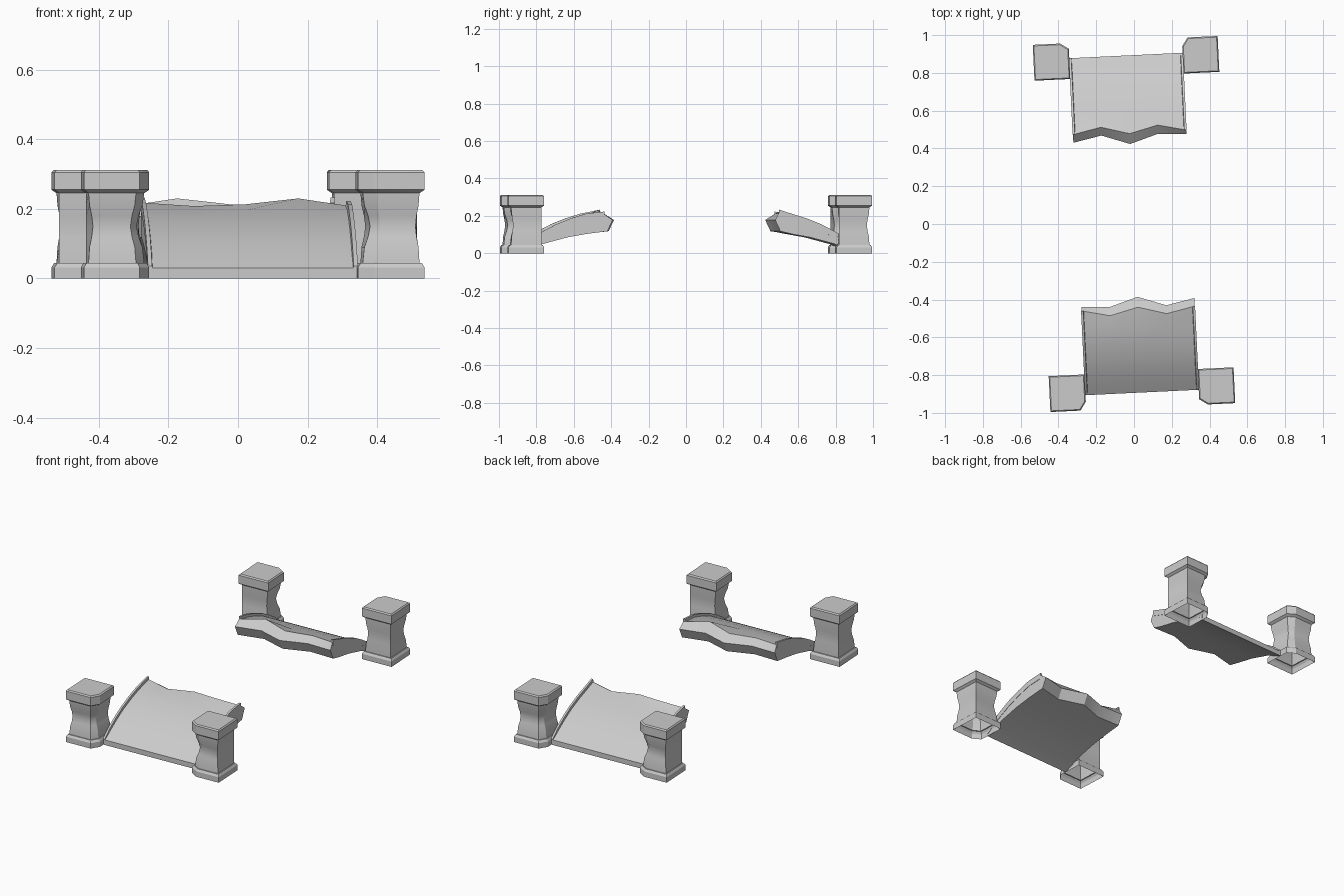
import bpy, bmesh, math
from mathutils import Matrix

if "Cube" in bpy.data.objects:
    bpy.data.objects.remove(bpy.data.objects["Cube"])

TURN = 0.048                       # slight yaw of each bridge half
U = [-0.3, -0.15, 0.0, 0.15, 0.3]  # stations across the deck


def loft(name, rings, matrix, cap_start=True, cap_end=True):
    """Skin a list of closed rings that share one vertex count."""
    bm = bmesh.new()
    rows = [[bm.verts.new(p) for p in ring] for ring in rings]
    n = len(rows[0])
    for a, b in zip(rows, rows[1:]):
        for i in range(n):
            j = (i + 1) % n
            bm.faces.new((a[i], a[j], b[j], b[i]))
    if cap_start:
        bm.faces.new(rows[0][::-1])
    if cap_end:
        bm.faces.new(rows[-1])
    bmesh.ops.recalc_face_normals(bm, faces=bm.faces)
    mesh = bpy.data.meshes.new(name)
    bm.to_mesh(mesh)
    bm.free()
    ob = bpy.data.objects.new(name, mesh)
    bpy.context.collection.objects.link(ob)
    ob.matrix_world = matrix
    bpy.ops.object.select_all(action='DESELECT')
    ob.select_set(True)
    bpy.context.view_layer.objects.active = ob
    bpy.ops.object.shade_smooth_by_angle(angle=math.radians(26))
    return ob


# Pillar section: a square with one cut corner, and how worn each corner is
SECTION = [(-0.095, -0.095, 0.6), (0.065, -0.095, 1), (0.095, -0.05, 1),
           (0.095, 0.095, 0.5), (-0.095, 0.095, 0)]
# height, inset, wear
PILLAR = [(0, 0, 0), (0.032, 0, 0), (0.045, 0.008, 0), (0.045, 0.014, 0),
          (0.09, 0.014, 0.005), (0.12, 0.014, 0.016), (0.15, 0.014, 0.022),
          (0.18, 0.014, 0.016), (0.21, 0.014, 0.005), (0.245, 0.014, 0),
          (0.255, 0, 0), (0.305, 0, 0), (0.312, 0.006, 0)]


def pillar(name, matrix):
    rings = []
    for z, inset, wear in PILLAR:
        ring = []
        for x, y, w in SECTION:
            k = 1 - (inset + wear * w) / 0.095
            ring.append((x * k, y * k, z))
        rings.append(ring)
    loft(name, rings, matrix, cap_start=False)   # hollow underneath


# Deck side profile (distance, height) and the jagged break
TOP = [(-0.893, 0.03), (-0.84, 0.066), (-0.78, 0.103), (-0.71, 0.14),
       (-0.63, 0.172), (-0.55, 0.197)]
BOTTOM = [(-0.55, 0.103), (-0.65, 0.085), (-0.78, 0.05), (-0.893, 0.0)]
BREAK_TOP = [-0.446, -0.479, -0.441, -0.482, -0.450]
BREAK_TOP_Z = [0.218, 0.208, 0.213, 0.230, 0.208]
BREAK_MID = [-0.425, -0.433, -0.386, -0.438, -0.407]


def deck(name, matrix, back):
    rings = []
    for u, bt, bz, bmid in zip(U, BREAK_TOP, BREAK_TOP_Z, BREAK_MID):
        prof = TOP + [(bt - back, bz), (bmid - back, 0.178),
                      (bmid - 0.028 - back, 0.118)] + BOTTOM
        rings.append([(u, v, z) for v, z in prof])
    loft(name, rings, matrix)


def rim(name, matrix, side, back):
    # thin raised lip along the deck edge
    end = 0 if side < 0 else -1
    path = TOP + [(BREAK_TOP[end] - back, BREAK_TOP_Z[end])]
    rings = []
    for i, (v, z) in enumerate(path):
        h = 0.006 if i == 0 else 0.015
        rings.append([(side * 0.302, v, z - 0.02), (side * 0.302, v, z + h),
                      (side * 0.29, v, z + h), (side * 0.285, v, z - 0.02)])
    loft(name, rings, matrix)


# Two halves facing each other across the gap
for half, angle, back in (("front", TURN, 0), ("back", TURN + math.pi, 0.038)):
    frame = Matrix.Rotation(angle, 4, 'Z')
    deck(half + "_broken_deck", frame, back)
    for side, label in ((-1, "left"), (1, "right")):
        rim(f"{half}_{label}_deck_rim", frame, side, back)
        spot = Matrix.Translation((side * 0.395, -0.878, 0))
        spin = Matrix.Rotation(0 if side < 0 else -math.pi / 2, 4, 'Z')
        pillar(f"{half}_{label}_pillar", frame @ spot @ spin)
